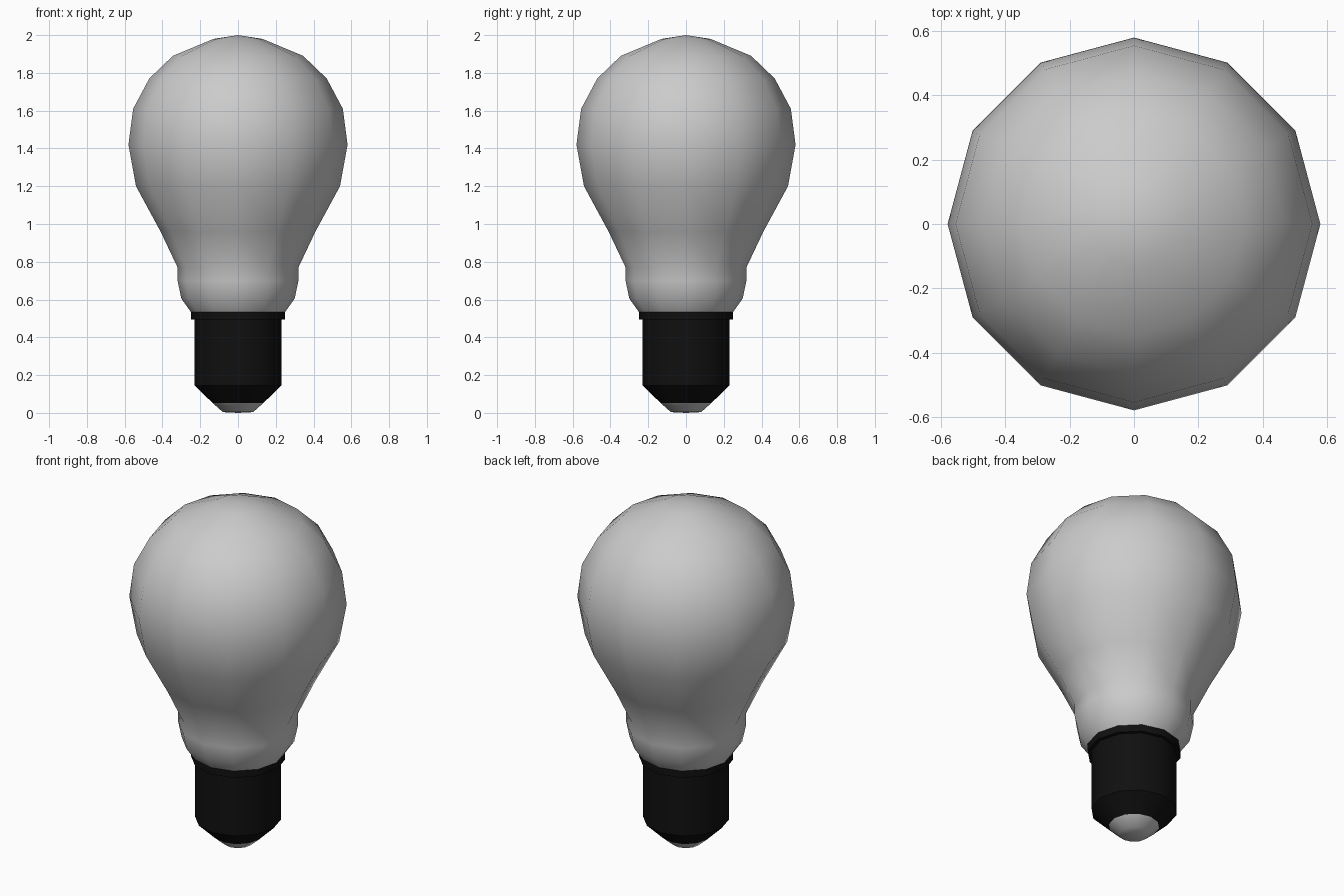
import bpy, bmesh
from math import cos, sin, pi, radians

if "Cube" in bpy.data.objects:
    bpy.data.objects.remove(bpy.data.objects["Cube"])

SIDES = 12


def lathe(name, profile, material=None, angle=60):
    """Revolve (radius, z) points, top to bottom, about z; radius 0 makes a pole."""
    bm = bmesh.new()
    rings = []
    for r, z in profile:
        n = SIDES if r > 0 else 1
        rings.append([bm.verts.new((r * cos(2 * pi * i / SIDES),
                                    r * sin(2 * pi * i / SIDES), z)) for i in range(n)])
    for a, b in zip(rings, rings[1:]):
        for i in range(SIDES):
            j = (i + 1) % SIDES
            quad = [a[i % len(a)], b[i % len(b)], b[j % len(b)], a[j % len(a)]]
            bm.faces.new(list(dict.fromkeys(quad)))
    bmesh.ops.recalc_face_normals(bm, faces=bm.faces)
    mesh = bpy.data.meshes.new(name)
    bm.to_mesh(mesh)
    bm.free()
    obj = bpy.data.objects.new(name, mesh)
    bpy.context.collection.objects.link(obj)
    if material:
        mesh.materials.append(material)
    bpy.ops.object.select_all(action='DESELECT')
    obj.select_set(True)
    bpy.context.view_layer.objects.active = obj
    bpy.ops.object.shade_smooth_by_angle(angle=radians(angle))
    return obj


black = bpy.data.materials.new("black")
black.diffuse_color = (0.005, 0.005, 0.005, 1)
black.use_nodes = True
black.node_tree.nodes["Principled BSDF"].inputs["Base Color"].default_value = black.diffuse_color

# Glass envelope with flared neck
lathe("glass_bulb", [(0, 2.0), (0.13, 1.98), (0.345, 1.89), (0.47, 1.77),
                     (0.555, 1.61), (0.58, 1.42), (0.54, 1.20), (0.41, 0.96),
                     (0.32, 0.77), (0.32, 0.70), (0.30, 0.605), (0.25, 0.535)])

# Black screw base with collar and tapered end
lathe("screw_base", [(0.25, 0.535), (0.25, 0.495), (0.23, 0.495),
                     (0.23, 0.145), (0.135, 0.053)], black, 40)

# Contact at the bottom
lathe("contact_tip", [(0.135, 0.053), (0.08, 0.004), (0, 0)])
